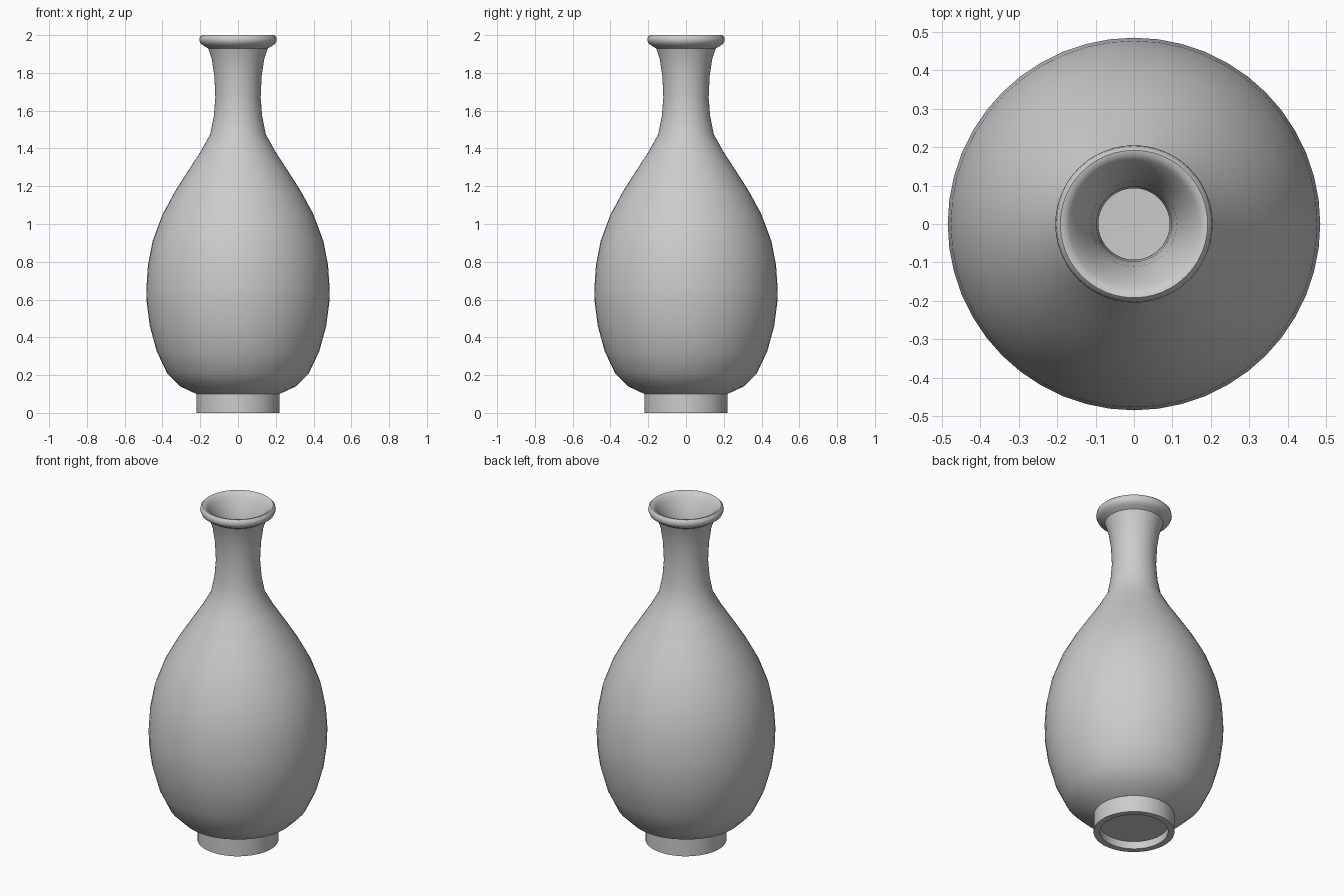
import bpy, bmesh, math

if "Cube" in bpy.data.objects:
    bpy.data.objects.remove(bpy.data.objects["Cube"])

SEGMENTS = 48
WALL = 0.027

# Outer silhouette from foot to neck (radius, height)
outer = [(0.22, 0.1), (0.305, 0.14), (0.375, 0.21), (0.43, 0.325), (0.467, 0.46),
         (0.483, 0.58), (0.485, 0.66), (0.477, 0.78), (0.452, 0.91), (0.40, 1.05),
         (0.335, 1.17), (0.265, 1.28), (0.20, 1.38), (0.147, 1.475), (0.128, 1.57),
         (0.12, 1.67), (0.125, 1.78), (0.138, 1.87), (0.158, 1.93)]
# Recessed underside and foot ring
foot = [(0, 0.045), (0.185, 0.045), (0.185, 0), (0.22, 0)]
# Rolled lip
lip = [(0.18, 1.943), (0.197, 1.955), (0.205, 1.973), (0.202, 1.99), (0.192, 2.0),
       (0.18, 1.998), (0.168, 1.985), (0.15, 1.96)]
# Inner wall follows the outer one, ending at the inside floor
inner = [(r - WALL, z) for r, z in reversed(outer[1:-1])] + [(0.2, 0.135), (0, 0.13)]


def lathe(name, profile):
    bm = bmesh.new()
    verts = [bm.verts.new((r, 0, z)) for r, z in profile]
    edges = [bm.edges.new(pair) for pair in zip(verts, verts[1:])]
    bmesh.ops.spin(bm, geom=verts + edges, cent=(0, 0, 0), axis=(0, 0, 1),
                   angle=math.tau, steps=SEGMENTS, use_merge=True)
    bmesh.ops.remove_doubles(bm, verts=bm.verts, dist=1e-4)
    bmesh.ops.recalc_face_normals(bm, faces=bm.faces)
    mesh = bpy.data.meshes.new(name)
    bm.to_mesh(mesh)
    bm.free()
    obj = bpy.data.objects.new(name, mesh)
    bpy.context.collection.objects.link(obj)
    return obj


# Vase body, foot and lip as one turned piece
vase = lathe("vase", foot + outer + lip + inner)
bpy.context.view_layer.objects.active = vase
vase.select_set(True)
bpy.ops.object.shade_smooth_by_angle(angle=math.radians(40))
